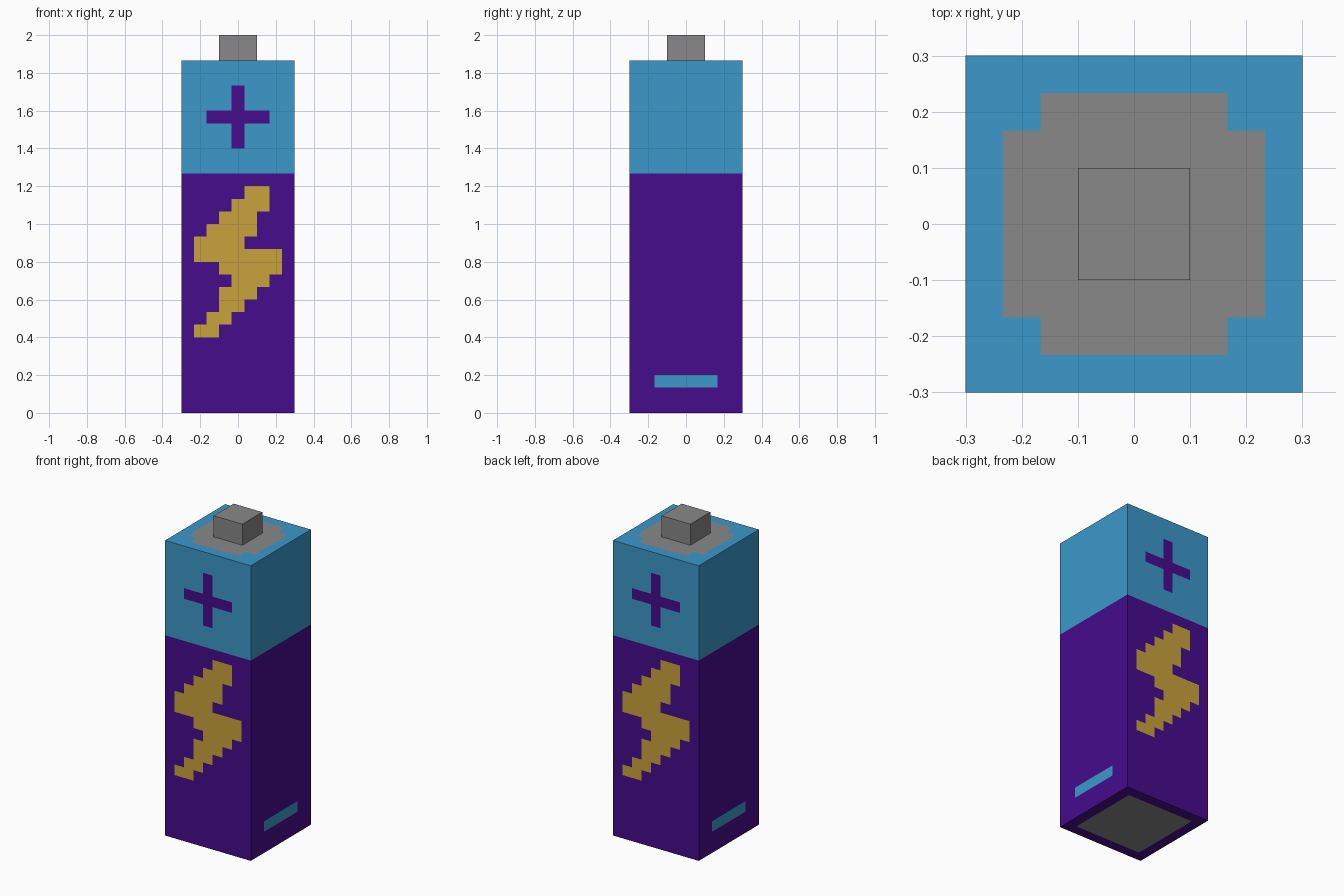
import bpy, bmesh
from mathutils import Matrix, Vector

if "Cube" in bpy.data.objects:
    bpy.data.objects.remove(bpy.data.objects["Cube"])

P = 2 / 30                      # one pixel of the blocky style
W, H, CAP_W, CAP_H = 9, 28, 3, 2  # sizes in pixels
BAND = 19                       # row where the upper band starts

# Materials
PURPLE, BLUE, GOLD, GREY = range(4)
mats = []
for name, col in (("purple", (0.061, 0.0037, 0.262)), ("blue", (0.044, 0.314, 0.591)),
                  ("gold", (0.584, 0.361, 0.045)), ("grey", (0.246, 0.246, 0.246))):
    m = bpy.data.materials.new(name)
    m.diffuse_color = (*col, 1)
    m.use_nodes = True
    m.node_tree.nodes["Principled BSDF"].inputs["Base Color"].default_value = m.diffuse_color
    mats.append(m)

# Painted symbols: row -> (first column, last column)
BOLT = dict(zip(range(17, 5, -1), [(5, 6), (4, 6), (3, 5), (2, 5), (1, 4), (1, 7),
                                   (3, 7), (4, 6), (3, 5), (3, 4), (2, 3), (1, 2)]))
PLUS = {21: (4, 4), 22: (4, 4), 23: (2, 6), 24: (4, 4), 25: (4, 4)}
MINUS = {2: (2, 6)}


def inside(spans, row, col):
    return row in spans and spans[row][0] <= col <= spans[row][1]


def box(bm, w, z0, z1):
    mat = Matrix.Translation((0, 0, (z0 + z1) * P / 2)) @ Matrix.Diagonal((w * P, w * P, (z1 - z0) * P, 1))
    bmesh.ops.create_cube(bm, size=1, matrix=mat)


def finish(bm, name):
    me = bpy.data.meshes.new(name)
    bm.to_mesh(me)
    bm.free()
    for m in mats:
        me.materials.append(m)
    bpy.context.collection.objects.link(bpy.data.objects.new(name, me))


def body_colour(c, n):
    col, colY = int(c.x / P + W / 2), int(c.y / P + W / 2)
    row = int(c.z / P)
    if abs(n.z) > 0.5:          # end plates: clipped disc on top, square below
        r = sorted((abs(col - 4), abs(colY - 4)))
        if n.z > 0:
            return GREY if r[1] <= 3 and r != [3, 3] else BLUE
        return GREY if r[1] <= 3 else PURPLE
    base = BLUE if row >= BAND else PURPLE
    if abs(n.y) > 0.5:          # front and back: plus and bolt
        u = col if n.y < 0 else W - 1 - col
        if inside(BOLT, row, u):
            return GOLD
        return PURPLE if inside(PLUS, row, u) else base
    return BLUE if inside(MINUS, row, colY) else base


# Battery body, cut along the pixel grid
bm = bmesh.new()
box(bm, W, 0, H)
cuts = [(Vector(((i - W / 2) * P, 0, 0)), Vector((1, 0, 0))) for i in range(1, W)]
cuts += [(Vector((0, (i - W / 2) * P, 0)), Vector((0, 1, 0))) for i in range(1, W)]
cuts += [(Vector((0, 0, i * P)), Vector((0, 0, 1))) for i in range(1, H)]
for co, no in cuts:
    bmesh.ops.bisect_plane(bm, geom=bm.verts[:] + bm.edges[:] + bm.faces[:], plane_co=co, plane_no=no)
bm.normal_update()
for f in bm.faces:
    f.material_index = body_colour(f.calc_center_median(), f.normal)
finish(bm, "battery_body")

# Positive terminal
bm = bmesh.new()
box(bm, CAP_W, H, H + CAP_H)
for f in bm.faces:
    f.material_index = GREY
finish(bm, "terminal_cap")
